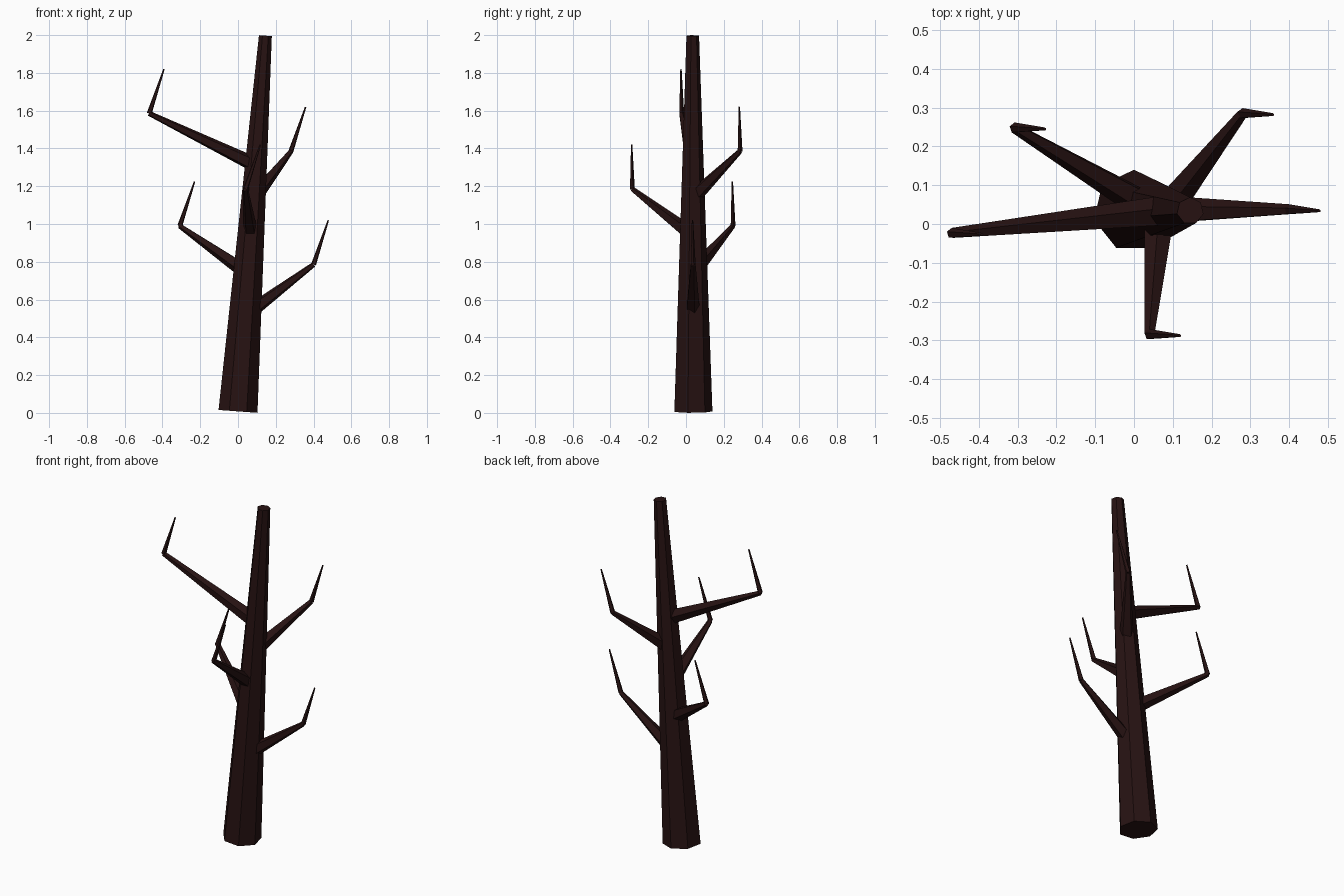
import bpy, math
from mathutils import Vector

if "Cube" in bpy.data.objects:
    bpy.data.objects.remove(bpy.data.objects["Cube"])

bark = bpy.data.materials.new("dark_bark")
bark.diffuse_color = (0.02, 0.006, 0.006, 1)
bark.use_nodes = True
bark.node_tree.nodes["Principled BSDF"].inputs["Base Color"].default_value = bark.diffuse_color


def limb(name, a, b, r1, r2, sides, spin=0.0):
    """Tapered flat-sided cone from point a to point b."""
    a, b = Vector(a), Vector(b)
    d = b - a
    bpy.ops.mesh.primitive_cone_add(vertices=sides, radius1=r1, radius2=r2, depth=d.length)
    ob = bpy.context.object
    ob.name = name
    ob.rotation_mode = 'QUATERNION'
    q = Vector((0, 0, 1)).rotation_difference(d.normalized())
    ob.rotation_quaternion = q
    ob.location = (a + b) / 2
    ob.data.materials.append(bark)
    return ob


# leaning seven-sided trunk
base, top = Vector((0, 0.034, 0.008)), Vector((0.145, 0.034, 1.997))
limb("trunk", base, top, 0.106, 0.035, 7)

# branches: height on the trunk axis, elbow position
branches = {
    "right": (0.51, (0.40, 0.037, 0.785)),
    "back_left": (0.735, (-0.308, 0.248, 0.99)),
    "front": (0.935, (0.04, -0.285, 1.185)),
    "back_right": (1.135, (0.28, 0.285, 1.385)),
    "left": (1.31, (-0.47, -0.024, 1.585)),
}
for name, (z, elbow) in branches.items():
    start = base.lerp(top, z / 2)
    elbow = Vector(elbow)
    limb(name + "_branch", start, elbow, 0.042, 0.014, 5)
    # upturned twig
    limb(name + "_twig", elbow, elbow + Vector((0.078, -0.003, 0.235)), 0.014, 0.004, 5)
